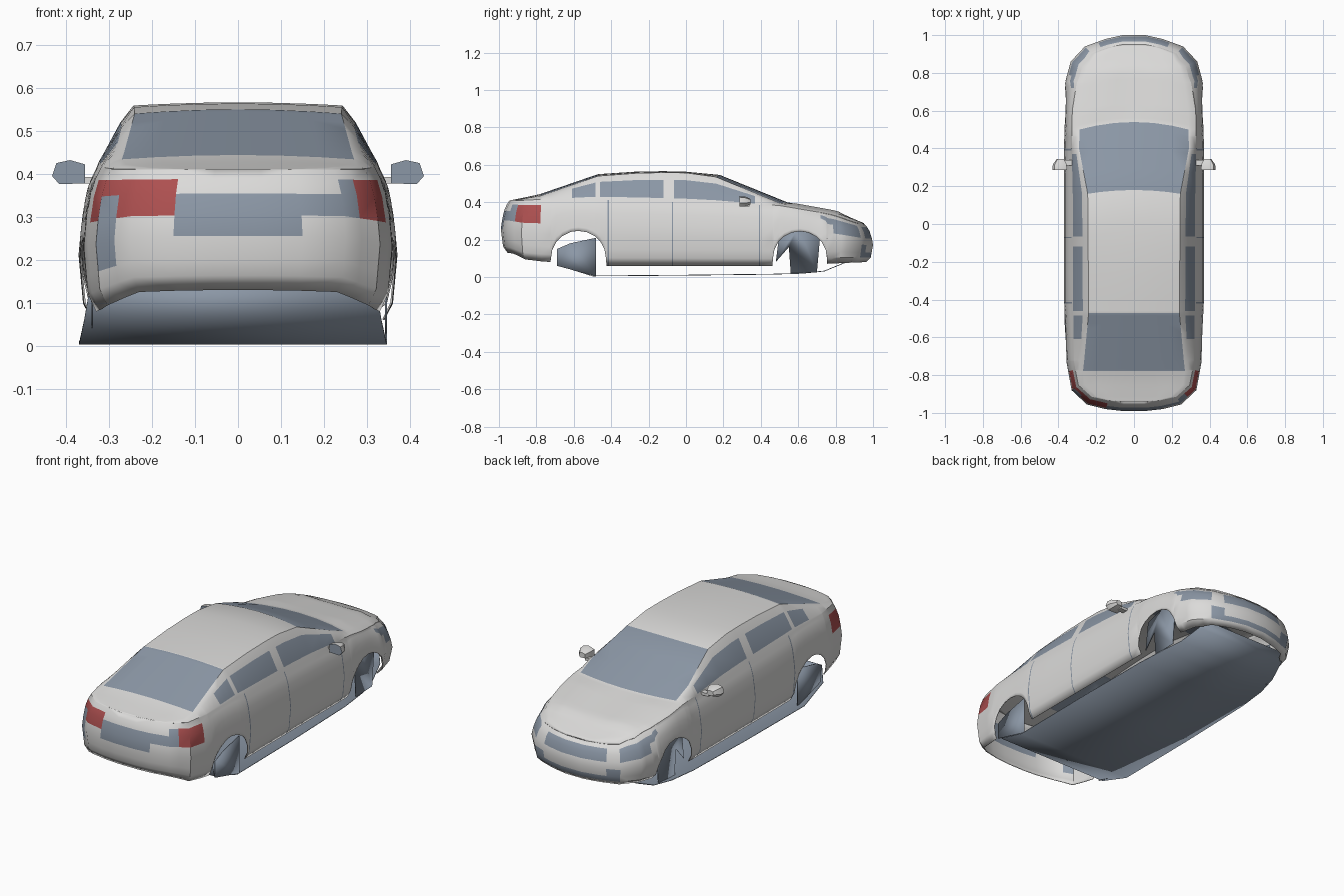
import bpy, bmesh, math
from mathutils import Vector

if "Cube" in bpy.data.objects:
    bpy.data.objects.remove(bpy.data.objects["Cube"], do_unlink=True)


def make_material(name, colour):
    mat = bpy.data.materials.new(name)
    mat.use_nodes = True
    mat.diffuse_color = (*colour, 1)
    mat.node_tree.nodes["Principled BSDF"].inputs["Base Color"].default_value = (*colour, 1)
    return mat


PAINT, GREY, RED = range(3)
MATERIALS = [make_material("pale paint", (.71, .705, .695)),
             make_material("blue grey", (.26, .31, .38)),
             make_material("lamp red", (.42, .08, .08))]


def finish(name, bm, sheet=True):
    bmesh.ops.remove_doubles(bm, verts=bm.verts, dist=.0004)
    bmesh.ops.recalc_face_normals(bm, faces=bm.faces)
    mesh = bpy.data.meshes.new(name)
    bm.to_mesh(mesh)
    bm.free()
    obj = bpy.data.objects.new(name, mesh)
    bpy.context.collection.objects.link(obj)
    for mat in MATERIALS:
        mesh.materials.append(mat)
    bpy.ops.object.select_all(action="DESELECT")
    obj.select_set(True)
    bpy.context.view_layer.objects.active = obj
    bpy.ops.object.shade_smooth_by_angle(angle=math.radians(35))
    if sheet:                                       # panel thickness
        solid = obj.modifiers.new("thickness", "SOLIDIFY")
        solid.thickness = .004
        solid.offset = -1


def curve(table, t):
    """Piecewise linear lookup."""
    if t <= table[0][0]:
        return table[0][1]
    for (a, va), (b, vb) in zip(table, table[1:]):
        if t <= b:
            return va + (vb - va) * (t - a) / (b - a)
    return table[-1][1]


# Body guide curves, all along the length
WIDTH = [(-.99, .06), (-.98, .15), (-.955, .25), (-.88, .33), (-.73, .358), (-.4, .37),
         (.4, .37), (.75, .365), (.86, .335), (.94, .26), (.98, .15), (1, .06)]
LOWER = [(-.99, .13), (-.95, .125), (-.87, .09), (-.42, .06), (.47, .06), (1, .08)]
BELT = [(-.94, .41), (-.5, .415), (0, .4), (.5, .38), (.8, .33), (.96, .285)]
RAIL_X = [(-.79, .27), (-.47, .24), (.16, .245), (.5, .31)]
RAIL_Z = [(-.94, .41), (-.79, .43), (-.47, .54), (-.2, .56), (0, .557),
          (.16, .535), (.5, .395), (.8, .343), (.96, .285)]
CROWN = [(-.94, .41), (-.79, .44), (-.47, .55), (-.2, .568), (0, .563),
         (.16, .546), (.5, .4), (.8, .35), (.96, .285)]
INSET = [(0, .03), (.12, .01), (.45, 0), (.7, .008), (.88, .02), (1, .04)]
LAMP_SLANT = [(.6, 1), (.78, 1.7), (.9, 1.7), (.96, 1)]
BOW = [(0, 0), (.16, .02), (.5, .04), (.9, 0)]
ARCHES = [(-.575, .147), (.61, .145)]
SIDE_ROWS = [0, .12, .25, .45, .62, .8, .92, 1]
GLASS_ROWS = [.12, .75, 1]
TOP_ROWS = [.7, .35, 0]


def half_section(y):
    """Points from the lower edge up to the roof centre."""
    x, low, belt = curve(WIDTH, y), curve(LOWER, y), curve(BELT, y)
    base = low
    for centre, r in ARCHES:
        if abs(y - centre) <= r + .0005:
            low = .1 + math.sqrt(max(0, r * r - (y - centre) ** 2))
    pts = []
    for u in SIDE_ROWS:
        z = low + u * (belt - low)
        inset = curve(INSET, (z - base) / (belt - base))
        pull = inset * max(0, abs(y) - .73) / .22
        wide = x * (1 - inset * curve(LAMP_SLANT, y) / .37)
        pts.append(Vector((wide, y - math.copysign(pull, y), z)))
    edge = pts[-1].copy()
    yb = edge.y
    rail = Vector((min(curve(RAIL_X, y), edge.x * .88), yb, curve(RAIL_Z, yb)))
    for v in GLASS_ROWS:
        p = edge.lerp(rail, v)
        p.x += .012 * math.sin(math.pi * v)
        pts.append(p)
    for k in TOP_ROWS:
        rise = (curve(CROWN, yb) - rail.z) * (1 - k * k)
        ridge = .008 if k == .7 and .55 < y < .85 else 0
        pts.append(Vector((rail.x * k, yb + curve(BOW, yb) * (1 - k * k), rail.z + rise + ridge)))
    return pts


def body_colour(y, row, side):
    """Colour rule from station, row and side of the body."""
    last = len(SIDE_ROWS) - 1
    if row >= last + len(GLASS_ROWS):               # windscreen and rear glass
        return GREY if -.79 < y < -.47 or .16 < y < .5 else PAINT
    if row >= last:                                 # side windows
        windows = [(-.61, -.485), (-.46, -.12), (-.065, .37)]
        glazed = row == last + 1 and any(a < y < b for a, b in windows)
        return GREY if glazed else PAINT
    u = (SIDE_ROWS[row] + SIDE_ROWS[row + 1]) / 2
    lamp = .62 < u < .92
    if y < -.98:                                    # boot panel
        return GREY if .45 < u < .8 else PAINT
    if y < -.78:                                    # tail lamps
        if side < 0:
            if -.92 < y < -.88 and .25 < u < .8:
                return GREY
            return RED if lamp else PAINT
        if y > -.92:
            return RED if lamp else PAINT
        return GREY if .62 < u < (.8 if y < -.955 else .92) else PAINT
    if y > .965:                                    # grille and lower intake
        return GREY if lamp or .12 < u < .25 else PAINT
    if y > .94:                                     # fog lamps
        return GREY if .12 < u < .45 else PAINT
    if y > .72:                                     # headlamps, tapering back
        return GREY if (.62 if y > .79 else .8) < u < .92 else PAINT
    seams = [(-.075, -.069), (.39, .396), (-.42, -.413)]
    return GREY if any(a < y < b for a, b in seams) else PAINT


# Body shell: one loft through all stations
stations = {-.99, -.98, -.955, -.92, -.88, -.78, -.79, -.61, -.485, -.47, -.46, -.42, -.413,
            -.27, -.12, -.075, -.069, -.065, 0, .16, .27, .37, .39, .396, .5, .72,
            .79, .83, .86, .9, .94, .965, .98, 1}
for centre, r in ARCHES:
    stations |= {round(centre + r * math.cos(math.pi * i / 10), 4) for i in range(11)}
    stations |= {centre - r - .003, centre + r + .003}
stations = sorted(stations)

bm = bmesh.new()
grid = {}
for side in (-1, 1):
    for i, y in enumerate(stations):
        for j, p in enumerate(half_section(y)):
            grid[side, i, j] = bm.verts.new((p.x * side, p.y, p.z))
rows = len(SIDE_ROWS) + len(GLASS_ROWS) + len(TOP_ROWS)
for side in (-1, 1):
    for i in range(len(stations) - 1):
        mid = (stations[i] + stations[i + 1]) / 2
        for j in range(rows - 1):
            face = bm.faces.new([grid[side, a, b] for a, b in
                                 ((i, j), (i + 1, j), (i + 1, j + 1), (i, j + 1))])
            face.material_index = body_colour(mid, j, side)
# Bumper centres
for i in (0, len(stations) - 1):
    for j in range(len(SIDE_ROWS) - 1):
        face = bm.faces.new([grid[s, i, b] for s, b in ((-1, j), (1, j), (1, j + 1), (-1, j + 1))])
        face.material_index = body_colour(stations[i], j, 1)
finish("body_shell", bm)


# Floor pan: bent sheet with raised ends
bm = bmesh.new()
profile = [(-.69, .15, .33), (-.68, .06, .345), (-.5, .004, .357), (0, .008, .357),
           (.45, .013, .35), (.62, .018, .335), (.74, .03, .31), (.85, .075, .28), (.87, .12, .26)]
edges = [[bm.verts.new((s * w - .012, y, z)) for s in (-1, 1)] for y, z, w in profile]
for a, b in zip(edges, edges[1:]):
    bm.faces.new((a[0], a[1], b[1], b[0])).material_index = GREY
finish("floor_pan", bm)


# Wheel well side plates
def side_plate(name, outline, x):
    for label, s in (("right", -1), ("left", 1)):
        bm = bmesh.new()
        bm.faces.new([bm.verts.new((s * x, y, z)) for y, z in outline]).material_index = GREY
        finish(label + name, bm)


side_plate("_rear_well", [(-.69, .06), (-.69, .15), (-.62, .18), (-.48, .21), (-.48, .004)], .342)
side_plate("_front_well", [(.56, .02), (.7, .025), (.72, .25), (.6, .27), (.5, .24),
                           (.48, .08), (.55, .16)], .32)

# Door mirrors: tapered housing with a grey glass face
for label, s in (("right", -1), ("left", 1)):
    bm = bmesh.new()
    outline = [(.355, .378), (.415, .376), (.432, .395), (.422, .425), (.39, .432), (.355, .422)]
    centre = Vector((.385, 0, .403))
    rings = []
    for y, scale in ((.285, 1), (.315, .95), (.345, .5)):
        rings.append([bm.verts.new((s * (centre.x + (x - centre.x) * scale), y,
                                    centre.z + (z - centre.z) * scale)) for x, z in outline])
    bm.faces.new(rings[0]).material_index = GREY
    bm.faces.new(rings[-1])
    for a, b in zip(rings, rings[1:]):
        for k in range(len(a)):
            n = (k + 1) % len(a)
            bm.faces.new((a[k], a[n], b[n], b[k]))
    arm = bmesh.ops.create_cube(bm, size=1)["verts"]
    for v in arm:
        v.co = Vector((s * (.35 + v.co.x * .05), .325 + v.co.y * .03, .385 + v.co.z * .015))
    finish(label + "_mirror", bm, sheet=False)
